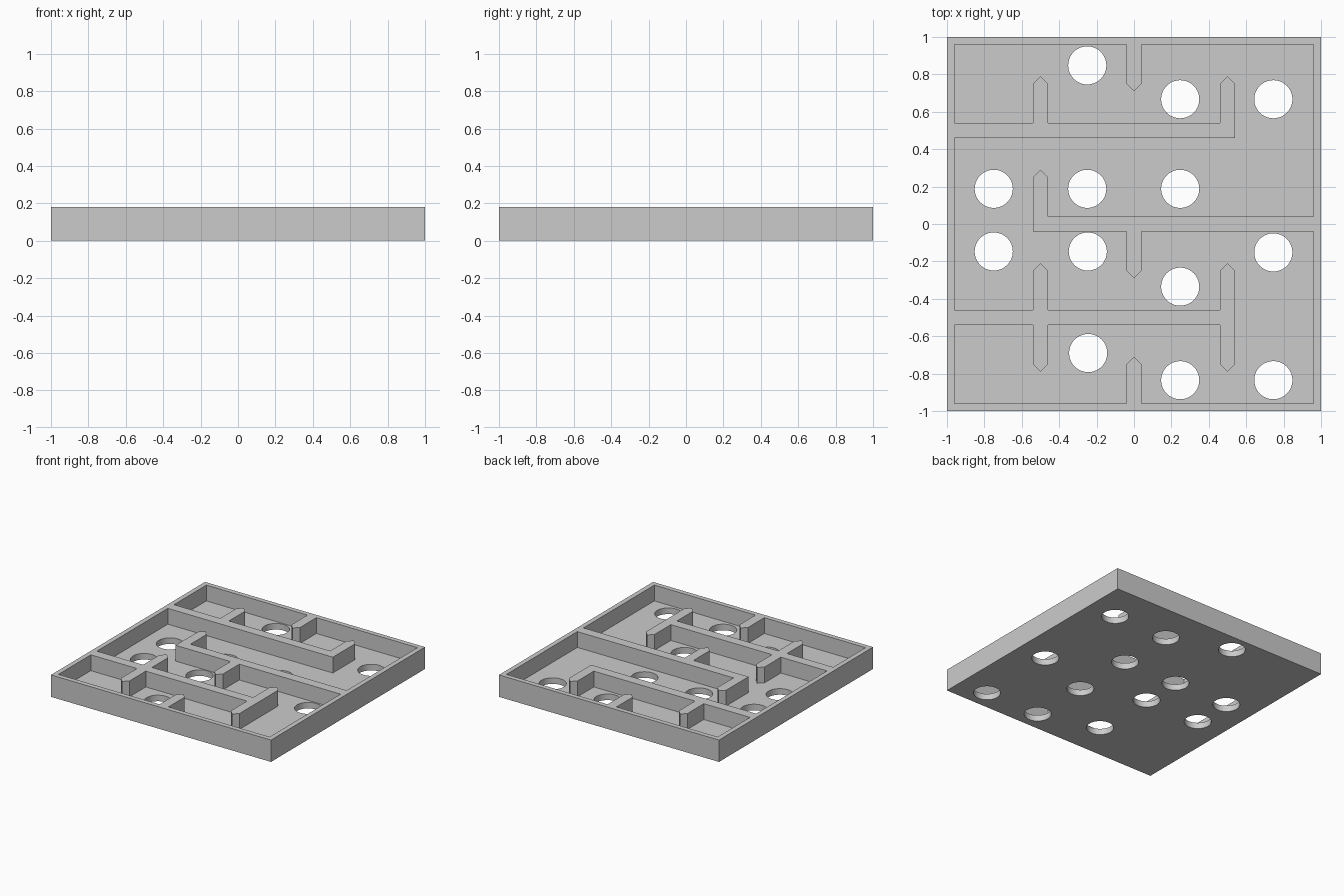
import bpy, bmesh, math
from mathutils import Vector

if "Cube" in bpy.data.objects:
    bpy.data.objects.remove(bpy.data.objects["Cube"])

W = 0.04                      # half wall thickness
I = 1 - W                     # inner face of the outer wall
FLOOR, TOP = 0.05, 0.18
R = 0.102                     # hole radius

bm = bmesh.new()


def spur(x, base, y, s):
    """Pointed partition stub leaving a wall face; s = x direction of travel."""
    tip = y + math.copysign(W, y - base)
    return [(x - s * W, base), (x - s * W, y), (x, tip),
            (x + s * W, y), (x + s * W, base)]


def shaft(points, z0, z1):
    """Vertical wall following a closed outline; returns its two edge rings."""
    lo = [bm.verts.new((x, y, z0)) for x, y in points]
    hi = [bm.verts.new((x, y, z1)) for x, y in points]
    n = len(points)
    for i in range(n):
        j = (i + 1) % n
        bm.faces.new((lo[i], lo[j], hi[j], hi[i]))
    return [[bm.edges.get((r[i], r[(i + 1) % n])) for i in range(n)]
            for r in (lo, hi)]


def cap(rings, up):
    """Flat face between an outline and the outlines inside it."""
    bmesh.ops.triangle_fill(bm, use_beauty=True, normal=Vector((0, 0, up)),
                            edges=[e for r in rings for e in r])


# Cavity outline, clockwise from the back left corner
cavity = [(-I, I)] + spur(0, I, 0.75, 1) + [(I, I)]
# middle partition
cavity += [(I, W)] + spur(-0.5, W, 0.25, -1)[:-1] + [(-0.5 - W, -W)]
cavity += spur(0, -W, -0.25, 1) + [(I, -W), (I, -I)]
# front wall and front partition
cavity += spur(0, -I, -0.75, -1) + [(-I, -I), (-I, -0.5 - W)]
cavity += spur(-0.5, -0.5 - W, -0.75, 1)
cavity += spur(0.5, -0.5 - W, -0.75, 1)[:-1]
cavity += spur(0.5, -0.5 + W, -0.25, -1)[1:]
cavity += spur(-0.5, -0.5 + W, -0.25, -1) + [(-I, -0.5 + W)]
# back partition
cavity += [(-I, 0.5 - W), (0.5 + W, 0.5 - W)]
cavity += spur(0.5, 0.5 + W, 0.75, -1)[1:]
cavity += spur(-0.5, 0.5 + W, 0.75, -1) + [(-I, 0.5 + W)]

# Drop holes
centres = [(-0.25, 0.848), (0.247, 0.667), (0.745, 0.667),
           (-0.75, 0.188), (-0.25, 0.188), (0.247, 0.188),
           (-0.75, -0.147), (-0.247, -0.147), (0.745, -0.152),
           (0.247, -0.335), (-0.245, -0.69), (0.247, -0.835), (0.745, -0.835)]
turn = [2 * math.pi * k / 40 for k in range(40)]
holes = [shaft([(x + R * math.cos(a), y + R * math.sin(a)) for a in turn], 0, FLOOR)
         for x, y in centres]

# Outer sides, cavity walls, then underside, floor and wall tops
outer = shaft([(-1, -1), (1, -1), (1, 1), (-1, 1)], 0, TOP)
inner = shaft(cavity, FLOOR, TOP)
cap([outer[0]] + [h[0] for h in holes], -1)
cap([inner[0]] + [h[1] for h in holes], 1)
cap([outer[1], inner[1]], 1)
bmesh.ops.recalc_face_normals(bm, faces=bm.faces[:])

mesh = bpy.data.meshes.new("maze_tray")
bm.to_mesh(mesh)
bm.free()
tray = bpy.data.objects.new("maze_tray", mesh)
bpy.context.collection.objects.link(tray)
bpy.context.view_layer.objects.active = tray
tray.select_set(True)
bpy.ops.object.shade_smooth_by_angle(angle=math.radians(30))
